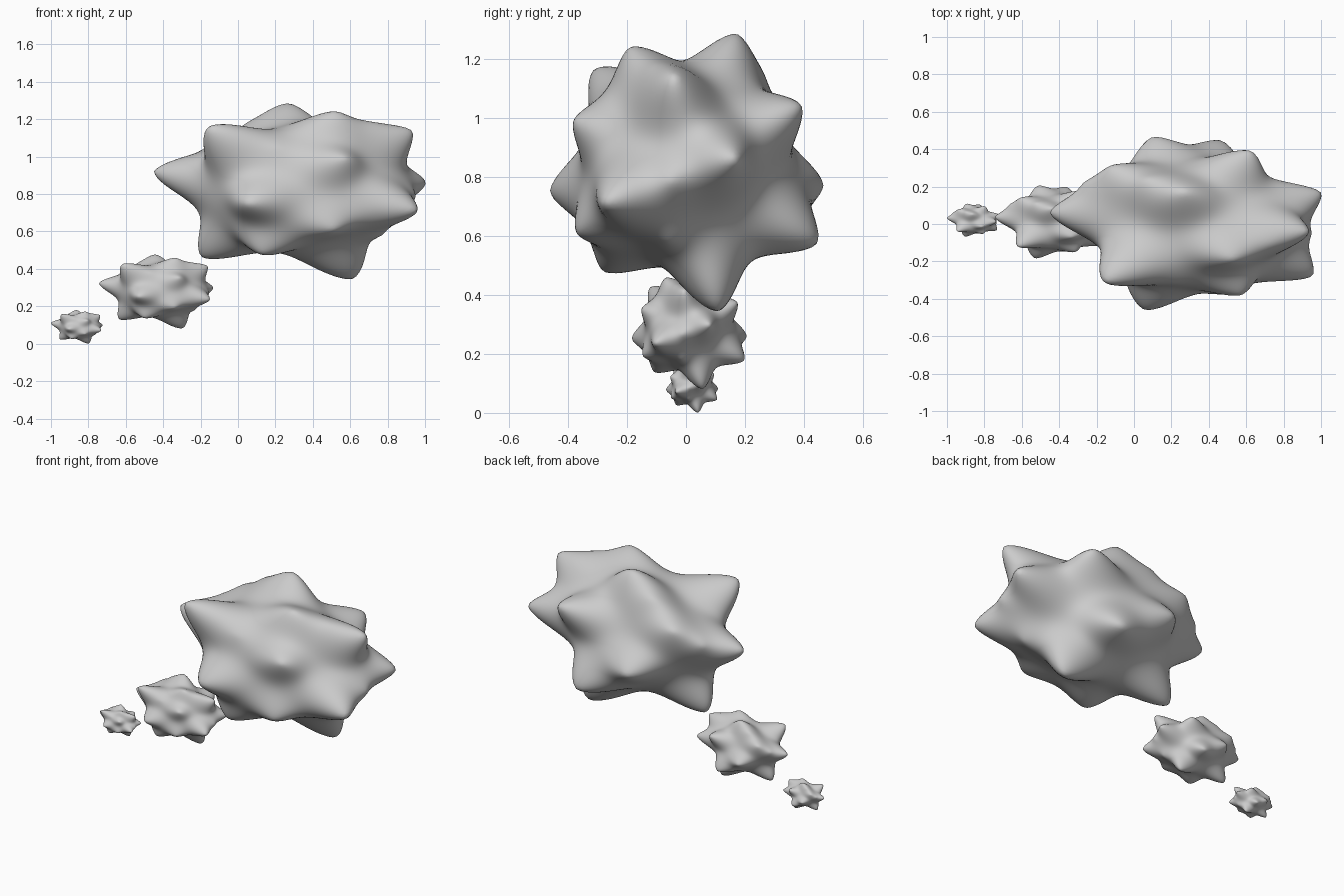
import bpy, bmesh, math
from mathutils import Vector

if "Cube" in bpy.data.objects:
    bpy.data.objects.remove(bpy.data.objects["Cube"])

# Tips of the rounded spikes on the large puff
TIPS = [(-.45, .06, .92), (-.15, -.31, 1.16), (.57, -.38, .99), (.06, -.46, .75),
        (.51, -.37, .61), (-.19, .07, .46), (.13, -.28, .48), (.61, .11, .345),
        (.95, -.28, .71), (1.0, .17, .86), (.93, -.04, 1.14), (.52, -.19, 1.24),
        (.27, .17, 1.285), (.62, .39, 1.04), (.10, .465, .77), (.46, .445, .575),
        (-.12, .31, 1.05)]
# Saddle points of the ridges that join neighbouring spikes
RIDGES = [(.21, -.315, 1.05), (.73, -.11, 1.18), (.74, -.29, .68), (.77, -.06, .58),
          (.95, -.05, .785), (-.27, .22, .96), (-.24, .05, .74), (.07, .24, 1.18)]
CENTRE = Vector((.28, 0, .82))
AXES = Vector((.72, .46, .47))
BASE, WIDTH, POWER = .64, math.radians(18), 1.5

# Point directions and lengths measured in the stretched space of the puff
local = [Vector([(t[i] - CENTRE[i]) / AXES[i] for i in range(3)]) for t in TIPS + RIDGES]
dirs = [v.normalized() for v in local]
lengths = [v.length for v in local]


def falloff(a, b):
    ang = math.acos(max(-1, min(1, a.dot(b))))
    return math.exp(-(ang / WIDTH) ** POWER)


def radius(d, amps):
    return BASE + sum(a * falloff(d, t) for a, t in zip(amps, dirs))


# Adjust spike heights so that every point lands where it should
amps = [l - BASE for l in lengths]
for _ in range(80):
    amps = [a + .5 * (l - radius(d, amps)) for a, l, d in zip(amps, lengths, dirs)]

# Spiky puff mesh
mesh = bpy.data.meshes.new("puff")
bm = bmesh.new()
bmesh.ops.create_icosphere(bm, subdivisions=6, radius=1)
for v in bm.verts:
    d = v.co.normalized()
    p = d * radius(d, amps)
    v.co = Vector([CENTRE[i] + p[i] * AXES[i] for i in range(3)])
for f in bm.faces:
    f.smooth = True
bm.to_mesh(mesh)
bm.free()

# Three copies, shrinking towards the lower left
for name, size, loc in [("large_puff", 1, (0, 0, 0)),
                        ("medium_puff", .42, (-.554, .01, -.063)),
                        ("small_puff", .19, (-.9145, .02, -.0645))]:
    ob = bpy.data.objects.new(name, mesh)
    ob.scale = (size,) * 3
    ob.location = loc
    bpy.context.collection.objects.link(ob)
